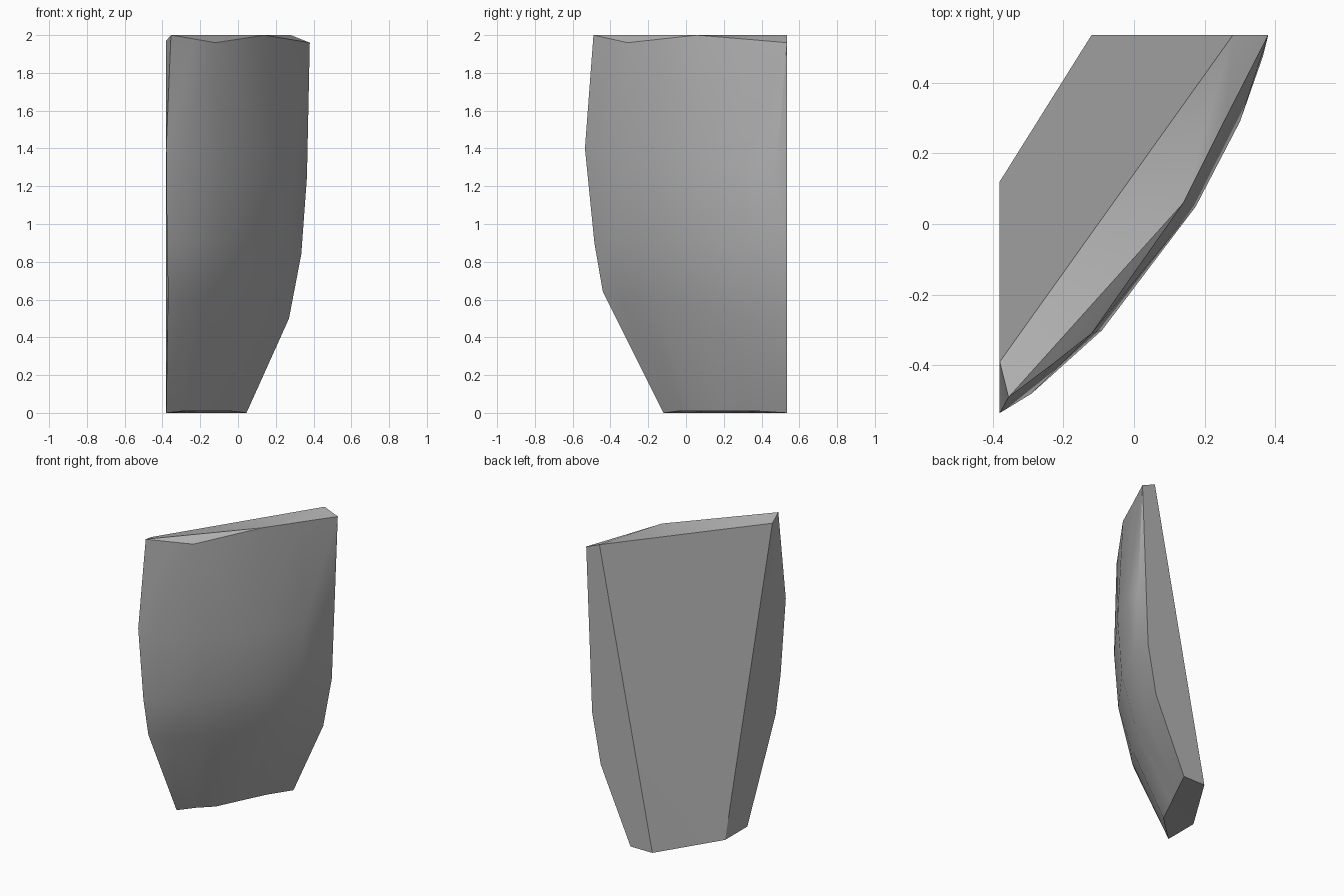
import bpy
import bmesh
import math

default_cube = bpy.data.objects.get("Cube")
if default_cube:
    bpy.data.objects.remove(default_cube, do_unlink=True)


def make_material(name, color):
    material = bpy.data.materials.new(name)
    material.use_nodes = True
    material.diffuse_color = color
    material.node_tree.nodes["Principled BSDF"].inputs["Base Color"].default_value = color
    return material


# Curved outer skin: cross-sections from top to bottom, each running left edge to back edge
sections = [
    [(-.355, -.49, 2), (-.235, -.4, 1.98), (-.12, -.31, 1.96),
     (.14, .06, 2), (.26, .3, 1.98), (.38, .535, 1.96)],
    [(-.38, -.535, 1.4), (-.29, -.48, 1.35), (-.09, -.3, 1.3),
     (.175, .05, 1.3), (.3, .29, 1.3), (.365, .475, 1.25)],
    [(-.376, -.485, .9), (-.28, -.42, .9), (-.1, -.27, .9),
     (.15, .06, .9), (.27, .31, .87), (.335, .535, .84)],
    [(-.37, -.44, .64), (-.27, -.34, .6), (-.12, -.18, .6),
     (.1, .12, .55), (.19, .33, .52), (.27, .535, .5)],
    [(-.38, -.12, 0), (-.29, -.04, .01), (-.2, .045, .01),
     (-.12, .21, .01), (-.04, .37, .01), (.045, .535, 0)],
]

bm = bmesh.new()
rows = [[bm.verts.new(point) for point in section] for section in sections]
for upper, lower in zip(rows, rows[1:]):
    for i in range(len(upper) - 1):
        bm.faces.new((upper[i], lower[i], lower[i + 1], upper[i + 1]))

# Corners of the flat inner break
top_side = bm.verts.new((-.38, -.39, 1.97))
top_back = bm.verts.new((.28, .535, 2))
low_side = bm.verts.new((-.38, .12, 0))
low_back = bm.verts.new((-.12, .535, 0))
top, middle, lower_middle, low, bottom = rows

# Inner break and underside
bm.faces.new((top_side, top_back, low_back, low_side))
bm.faces.new(bottom + [low_back, low_side])

# Side break, with its chipped upper corner
bm.faces.new((top_side, middle[0], top[0]))
bm.faces.new((top_side, low_side, bottom[0], low[0], lower_middle[0], middle[0]))

# Back break, with a thin chip beside the outer skin
bm.faces.new((top[-1], middle[-1], lower_middle[-1]))
bm.faces.new((top_back, top[-1], lower_middle[-1], low[-1], bottom[-1], low_back))

# Faceted top
bm.faces.new(top[:4])
bm.faces.new((top_side, top[0], top[3]))
bm.faces.new((top_side, top[3], top_back))
bm.faces.new(top[3:] + [top_back])

bmesh.ops.triangulate(bm, faces=[f for f in bm.faces if len(f.verts) > 3])
bmesh.ops.recalc_face_normals(bm, faces=bm.faces[:])

mesh = bpy.data.meshes.new("curved_shard")
bm.to_mesh(mesh)
bm.free()
mesh.materials.append(make_material("stone_grey", (.45, .45, .45, 1)))
shard = bpy.data.objects.new("curved_shard", mesh)
bpy.context.collection.objects.link(shard)

# Smooth the outer skin and keep the broken edges sharp
bpy.ops.object.select_all(action="DESELECT")
shard.select_set(True)
bpy.context.view_layer.objects.active = shard
bpy.ops.object.shade_smooth_by_angle(angle=math.radians(30))
